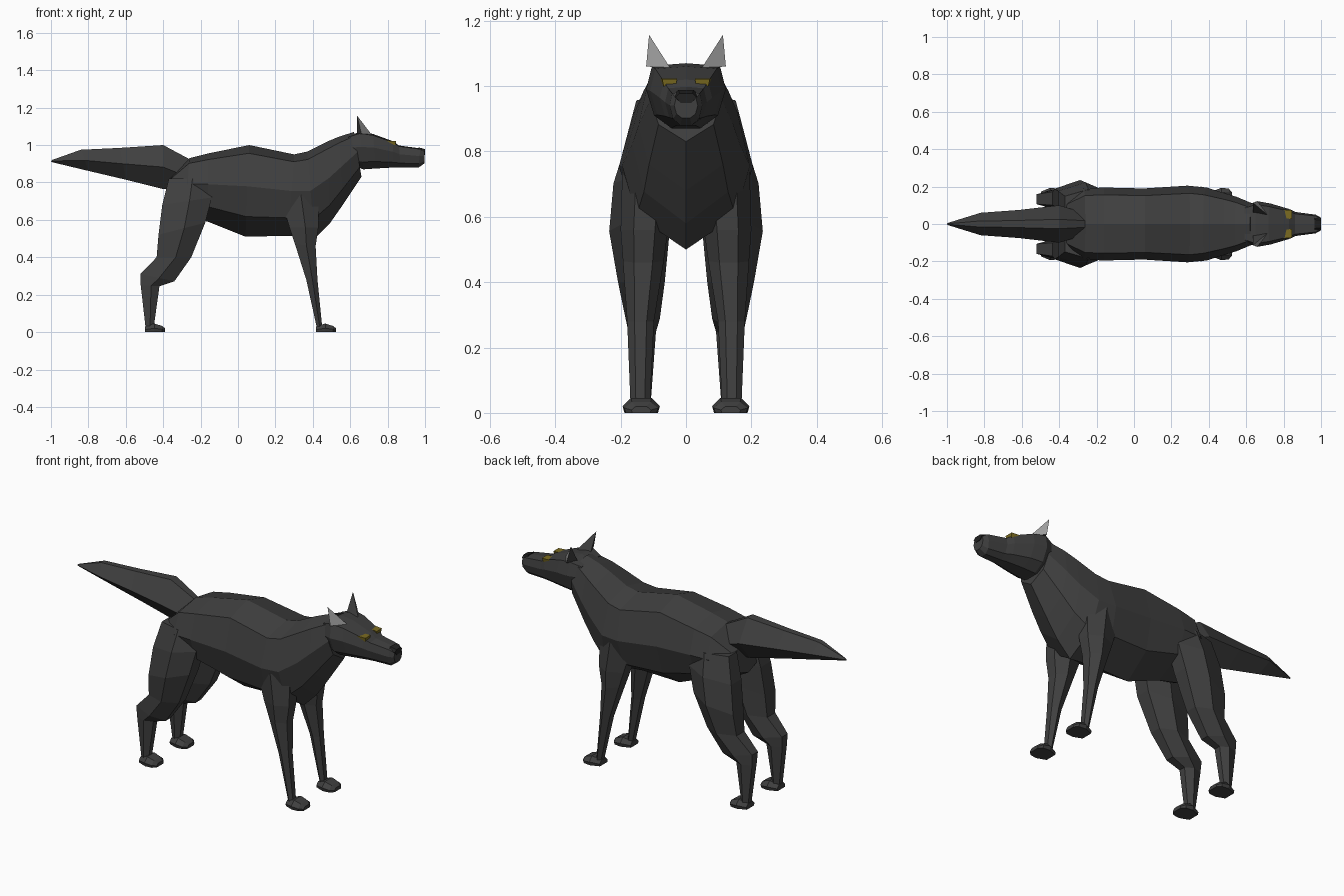
import bpy, bmesh


def mat(name, c):
    m = bpy.data.materials.new(name)
    m.diffuse_color = (*c, 1)
    return m


FUR = mat("dark fur", (0.05, 0.05, 0.05))
INNER = mat("inner ear", (0.35, 0.35, 0.35))
NOSE = mat("nose black", (0.015, 0.015, 0.015))
EYE = mat("eye yellow", (0.2, 0.15, 0.015))


def ring(a, b, y0, w, profile):
    """Symmetric cross-section running from a to b (x, z) about y = y0."""
    def pt(t, y):
        return (a[0] + (b[0] - a[0]) * t, y0 + y * w, a[1] + (b[1] - a[1]) * t)
    return [pt(t, f) for t, f in profile] + [pt(t, -f) for t, f in reversed(profile) if f > 0]


def finish(name, bm, mats):
    bmesh.ops.recalc_face_normals(bm, faces=bm.faces)
    me = bpy.data.meshes.new(name)
    bm.to_mesh(me)
    bm.free()
    for m in mats:
        me.materials.append(m)
    ob = bpy.data.objects.new(name, me)
    bpy.context.collection.objects.link(ob)
    return ob


def loft(name, rings, profile, m=FUR):
    """rings: (ax, az, bx, bz, centre y, half width)"""
    bm = bmesh.new()
    loops = [[bm.verts.new(p) for p in ring(r[:2], r[2:4], r[4], r[5], profile)] for r in rings]
    n = len(loops[0])
    for p, q in zip(loops, loops[1:]):
        for i in range(n):
            j = (i + 1) % n
            bm.faces.new((p[i], p[j], q[j], q[i]))
    bm.faces.new(loops[0])
    bm.faces.new(loops[-1])
    return finish(name, bm, [m])


# Torso and neck
loft("body", [
    (-.36, .83, -.39, .68, 0, .13), (-.26, .93, -.28, .62, 0, .19),
    (-.16, .955, -.16, .59, 0, .195), (.06, 1.0, .04, .51, 0, .19),
    (.30, .95, .27, .515, 0, .205), (.37, .965, .41, .50, 0, .195),
    (.48, 1.02, .49, .58, 0, .165), (.54, 1.045, .56, .68, 0, .145),
    (.62, 1.07, .66, .83, 0, .108)],
    [(0, 0), (.09, .8), (.45, 1), (.78, .78), (1, 0)])

# Head and muzzle
loft("head", [
    (.59, 1.05, .62, .89, 0, .10), (.65, 1.07, .67, .87, 0, .122),
    (.72, 1.06, .74, .875, 0, .11), (.83, 1.02, .83, .88, 0, .08),
    (.86, .998, .87, .88, 0, .064), (.975, .982, .965, .88, 0, .05),
    (.997, .965, .997, .902, 0, .036)],
    [(0, 0), (.04, .85), (.4, 1), (.8, .8), (1, .35)])
loft("nose", [(.965, .988, .965, .945, 0, .04), (1.0, .978, 1.0, .948, 0, .032)],
     [(0, .6), (.4, 1), (1, .5)], NOSE)

# Bushy tail
loft("tail", [
    (-.26, .925, -.34, .76, 0, .07), (-.40, 1.0, -.40, .765, 0, .10),
    (-.63, .985, -.60, .815, 0, .075), (-.84, .975, -.80, .862, 0, .06),
    (-.995, .92, -1.0, .91, 0, .005)],
    [(0, .25), (.5, 1), (1, 0)])

LEG = [(0, .45), (.45, 1), (1, .5)]
PAW = [(0, .55), (.55, 1), (1, .9)]

for side, s in (("left", 1), ("right", -1)):
    def leg(name, rows):
        # rows: front x, z, back x, z, inner y, outer y
        loft(f"{side}_{name}", [(*r[:4], s * (r[4] + r[5]) / 2, (r[5] - r[4]) / 2) for r in rows], LEG)

    def paw(name, x):
        loft(f"{side}_{name}", [(x, .03, x, 0, s * .137, .036), (x + .05, .046, x + .05, 0, s * .137, .057),
                                (x + .09, .033, x + .09, 0, s * .137, .052),
                                (x + .108, .02, x + .108, 0, s * .137, .03)], PAW)

    # Front leg
    leg("front_leg", [
        (.43, .74, .22, .74, .04, .195), (.43, .56, .275, .56, .055, .2),
        (.415, .46, .305, .47, .068, .193), (.425, .28, .365, .28, .098, .18),
        (.45, .03, .42, .03, .11, .17)])
    paw("front_paw", .417)

    # Hind leg with hock
    leg("hind_leg", [
        (-.14, .82, -.37, .82, .04, .185), (-.14, .72, -.405, .68, .04, .222),
        (-.175, .585, -.425, .52, .05, .235), (-.25, .40, -.435, .40, .065, .208),
        (-.34, .272, -.522, .31, .08, .185), (-.42, .245, -.52, .25, .092, .176),
        (-.45, .03, -.495, .03, .108, .168)])
    paw("hind_paw", -.497)

    # Ear: tetrahedron with a pale inner face
    bm = bmesh.new()
    front, back, outer, tip = [bm.verts.new((x, s * y, z)) for x, y, z in (
        (.715, .048, 1.055), (.635, .06, 1.06), (.66, .122, 1.06), (.637, .113, 1.157))]
    bm.faces.new((front, outer, tip)).material_index = 1
    for f in ((front, back, tip), (back, outer, tip), (front, back, outer)):
        bm.faces.new(f)
    finish(f"{side}_ear", bm, [FUR, INNER])

    # Slanted eye under the brow
    loft(f"{side}_eye", [(.78, 1.024, .78, .995, s * .055, .024), (.845, 1.022, .842, 1.0, s * .05, .023)],
         [(0, 1), (1, .8)], EYE)
